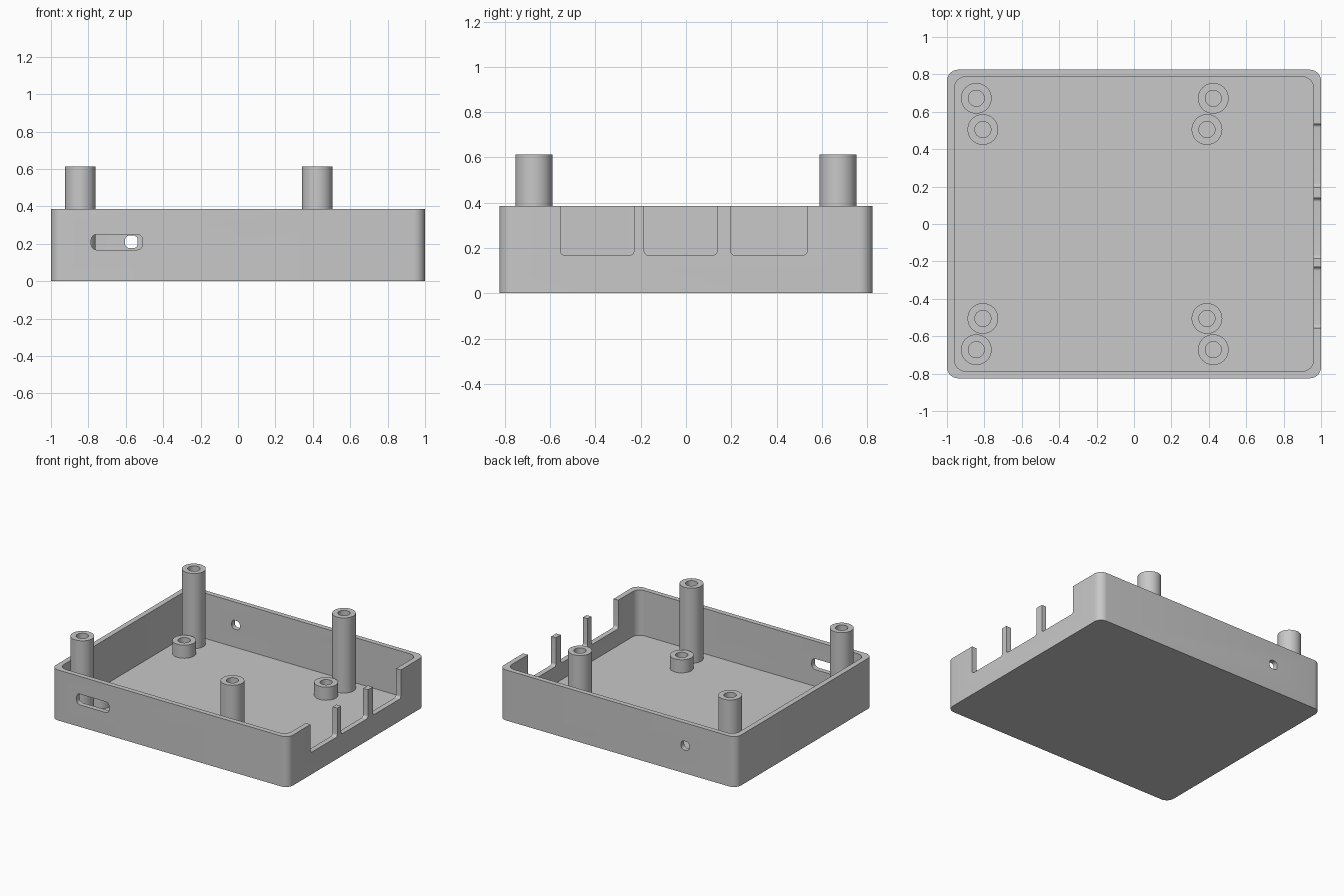
import bpy, bmesh, math
from mathutils import Vector, Matrix

if "Cube" in bpy.data.objects:
    bpy.data.objects.remove(bpy.data.objects["Cube"], do_unlink=True)

FLOOR, RIM = 0.04, 0.385

plastic = bpy.data.materials.new("grey plastic")
plastic.use_nodes = True
grey = (0.58, 0.58, 0.58, 1)
plastic.diffuse_color = grey
plastic.node_tree.nodes["Principled BSDF"].inputs["Base Color"].default_value = grey


def make_object(name, bm):
    bmesh.ops.recalc_face_normals(bm, faces=bm.faces)
    mesh = bpy.data.meshes.new(name)
    bm.to_mesh(mesh)
    bm.free()
    mesh.materials.append(plastic)
    obj = bpy.data.objects.new(name, mesh)
    bpy.context.collection.objects.link(obj)
    return obj


def rounded_prism(name, u, v, w, radius, axes, steps=8):
    """Rounded rectangle over ranges u and v, extruded over range w along the third axis."""
    U, V, W = axes
    bm = bmesh.new()
    ring = []
    corners = [(u[1], v[1]), (u[0], v[1]), (u[0], v[0]), (u[1], v[0])]
    for i, (cu, cv) in enumerate(corners):
        su = -1 if cu == u[1] else 1
        sv = -1 if cv == v[1] else 1
        for k in range(steps + 1):
            a = (i + k / steps) * math.pi / 2
            pu = cu + su * radius + radius * math.cos(a)
            pv = cv + sv * radius + radius * math.sin(a)
            ring.append(bm.verts.new(U * pu + V * pv + W * w[0]))
    base = bm.faces.new(ring)
    top = bmesh.ops.extrude_face_region(bm, geom=[base])["geom"]
    moved = [e for e in top if isinstance(e, bmesh.types.BMVert)]
    bmesh.ops.translate(bm, verts=moved, vec=W * (w[1] - w[0]))
    return make_object(name, bm)


def activate(obj):
    bpy.ops.object.select_all(action='DESELECT')
    obj.select_set(True)
    bpy.context.view_layer.objects.active = obj


def cut(target, cutter):
    mod = target.modifiers.new("cut", 'BOOLEAN')
    mod.operation, mod.solver, mod.object = 'DIFFERENCE', 'EXACT', cutter
    activate(target)
    bpy.ops.object.modifier_apply(modifier=mod.name)
    bpy.data.objects.remove(cutter, do_unlink=True)


def smooth(obj):
    activate(obj)
    bpy.ops.object.shade_smooth_by_angle(angle=math.radians(30))


X, Y, Z = (Vector(row) for row in Matrix.Identity(3))

# Open tray with rounded corners
tray = rounded_prism("tray", (-1, 1), (-0.825, 0.825), (0, RIM), 0.06, (X, Y, Z))
cut(tray, rounded_prism("cavity", (-0.96, 0.96), (-0.787, 0.787), (FLOOR, 0.6), 0.06, (X, Y, Z)))

# Three open-topped port notches in the left wall
for y0, y1 in [(-0.555, -0.23), (-0.185, 0.138), (0.197, 0.535)]:
    cut(tray, rounded_prism("notch", (y0, y1), (0.168, 0.6), (0.9, 1.1), 0.02, (Y, Z, X)))

# Card slot in the front wall, small opening in the back wall
cut(tray, rounded_prism("slot", (-0.785, -0.51), (0.168, 0.25), (-0.9, -0.7), 0.03, (X, Z, Y)))
cut(tray, rounded_prism("opening", (-0.604, -0.536), (0.177, 0.245), (0.7, 0.9), 0.025, (X, Z, Y)))
smooth(tray)


def tube(name, x, y, top, outer=0.082, inner=0.043, sides=40):
    """Hollow standoff: a rectangular section spun about its axis."""
    bm = bmesh.new()
    section = [(inner, FLOOR), (outer, FLOOR), (outer, top), (inner, top)]
    verts = [bm.verts.new((x + r, y, z)) for r, z in section]
    edges = [bm.edges.new((verts[i], verts[(i + 1) % 4])) for i in range(4)]
    bmesh.ops.spin(bm, geom=verts + edges, cent=(x, y, 0), axis=Z,
                   angle=2 * math.pi, steps=sides, use_merge=True)
    bmesh.ops.remove_doubles(bm, verts=bm.verts, dist=0.0001)
    smooth(make_object(name, bm))


# Tall lid posts and short board standoffs
for side, tall_x, short_x in [("right", -0.843, -0.808), ("left", 0.424, 0.39)]:
    for end, sign in [("front", -1), ("back", 1)]:
        tube(f"{end}_{side}_tall_post", tall_x, sign * 0.672, 0.613)
        tube(f"{end}_{side}_short_standoff", short_x, sign * 0.505, 0.14)
